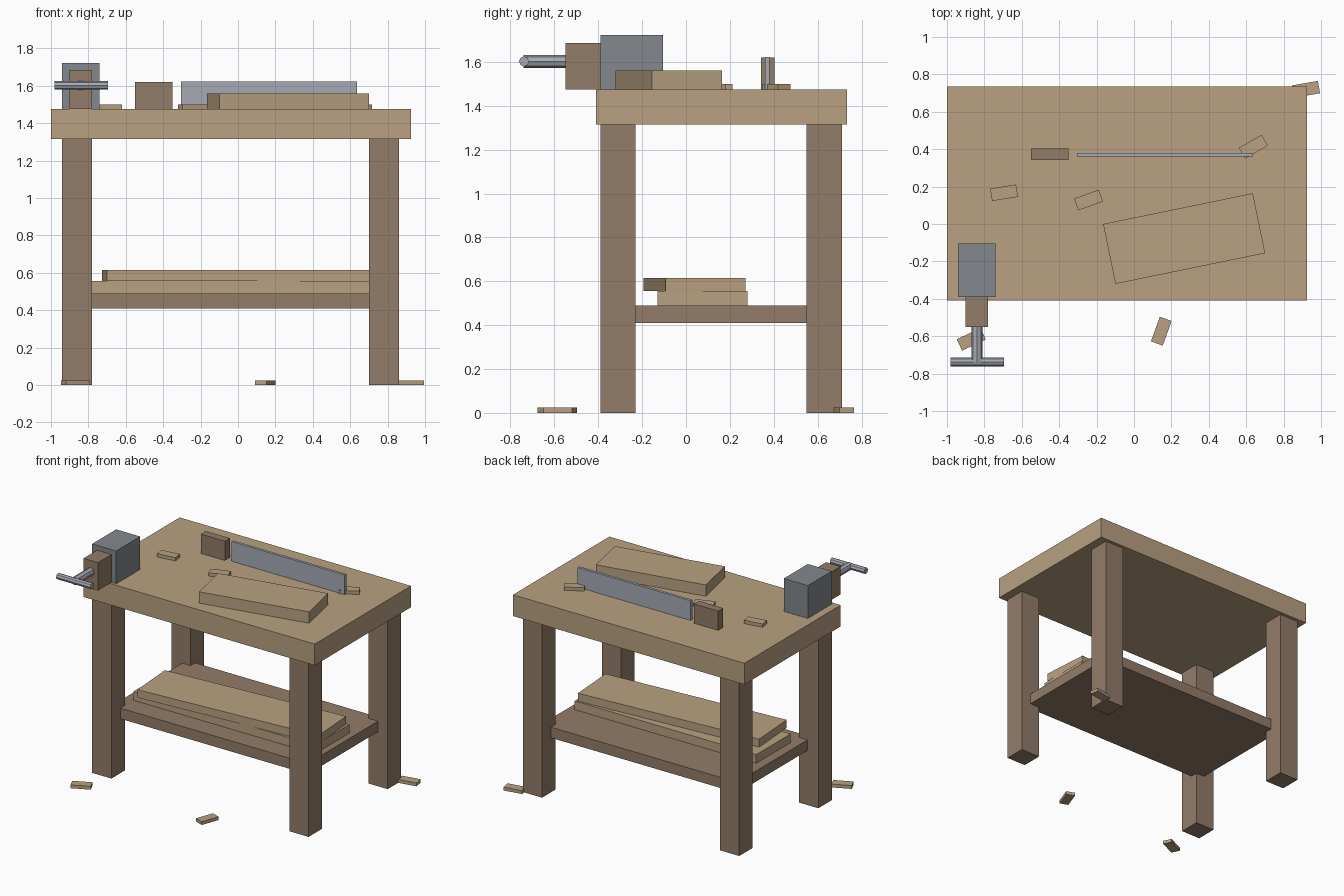
import bpy
from math import radians
from mathutils import Euler

cube = bpy.data.objects.get("Cube")
if cube:
    bpy.data.objects.remove(cube, do_unlink=True)


def material(name, rgb):
    mat = bpy.data.materials.new(name)
    mat.use_nodes = True
    mat.diffuse_color = (*rgb, 1)
    mat.node_tree.nodes["Principled BSDF"].inputs["Base Color"].default_value = (*rgb, 1)
    return mat


LIGHT_WOOD = material("light_wood", (0.48, 0.356, 0.22))
DARK_WOOD = material("dark_wood", (0.29, 0.202, 0.138))
IRON = material("iron", (0.227, 0.242, 0.262))
STEEL = material("steel", (0.38, 0.405, 0.45))


def finish(name, mat):
    obj = bpy.context.object
    obj.name = obj.data.name = name
    obj.data.materials.append(mat)
    return obj


def plank(name, mat, center, size, z, angle=0):
    """Box resting at height z, turned about the vertical."""
    bpy.ops.mesh.primitive_cube_add(
        size=1, location=(*center, z + size[2] / 2), rotation=(0, 0, radians(angle)))
    bpy.context.object.scale = size
    bpy.ops.object.transform_apply(location=False, rotation=False, scale=True)
    return finish(name, mat)


def block(name, mat, xs, ys, zs):
    """Box given by its limits on each axis."""
    center = [sum(span) / 2 for span in (xs, ys)]
    size = [span[1] - span[0] for span in (xs, ys, zs)]
    return plank(name, mat, center, size, zs[0])


def rod(name, mat, center, radius, length, turn):
    bpy.ops.mesh.primitive_cylinder_add(
        vertices=8, radius=radius, depth=length, location=center,
        rotation=Euler([radians(a) for a in turn]))
    return finish(name, mat)


TOP = 1.475

# Bench frame
block("bench_top", LIGHT_WOOD, (-1, 0.925), (-0.41, 0.735), (1.315, TOP))
for side, x in (("right", -0.86), ("left", 0.78)):
    for end, y in (("front", -0.31), ("back", 0.63)):
        plank(f"{end}_{side}_leg", DARK_WOOD, (x, y), (0.16, 0.16, 1.315), 0)
block("shelf", DARK_WOOD, (-0.85, 0.78), (-0.285, 0.605), (0.41, 0.49))

# Stored boards
block("lower_board", LIGHT_WOOD, (-0.78, 0.73), (-0.13, 0.28), (0.49, 0.555))
plank("upper_board", LIGHT_WOOD, (0.004, 0.038), (1.44, 0.365, 0.06), 0.555, 4)

# Board being worked on
plank("work_board", LIGHT_WOOD, (0.268, -0.078), (0.817, 0.327, 0.085), TOP, 11.6)

# Vise
block("vise_body", IRON, (-0.94, -0.74), (-0.39, -0.105), (TOP, 1.722))
block("vise_jaw", DARK_WOOD, (-0.9, -0.78), (-0.55, -0.39), (TOP, 1.685))
rod("vise_screw", STEEL, (-0.84, -0.645, 1.602), 0.03, 0.19, (90, 0, 0))
rod("vise_handle", STEEL, (-0.838, -0.738, 1.602), 0.023, 0.285, (0, 90, 0))

# Saw
block("saw_handle", DARK_WOOD, (-0.55, -0.35), (0.343, 0.403), (TOP, 1.62))
block("saw_blade", STEEL, (-0.305, 0.635), (0.36, 0.38), (TOP, 1.623))

# Offcuts on the bench and on the floor
offcuts = [
    (-0.695, 0.167, TOP, 9), (-0.243, 0.128, TOP, 20), (0.638, 0.413, TOP, 30),
    (0.146, -0.573, 0, 70), (-0.87, -0.617, 0, 25), (0.92, 0.72, 0, 10),
]
for i, (x, y, z, angle) in enumerate(offcuts, 1):
    plank(f"offcut_{i}", LIGHT_WOOD, (x, y), (0.14, 0.067, 0.025), z, angle)
